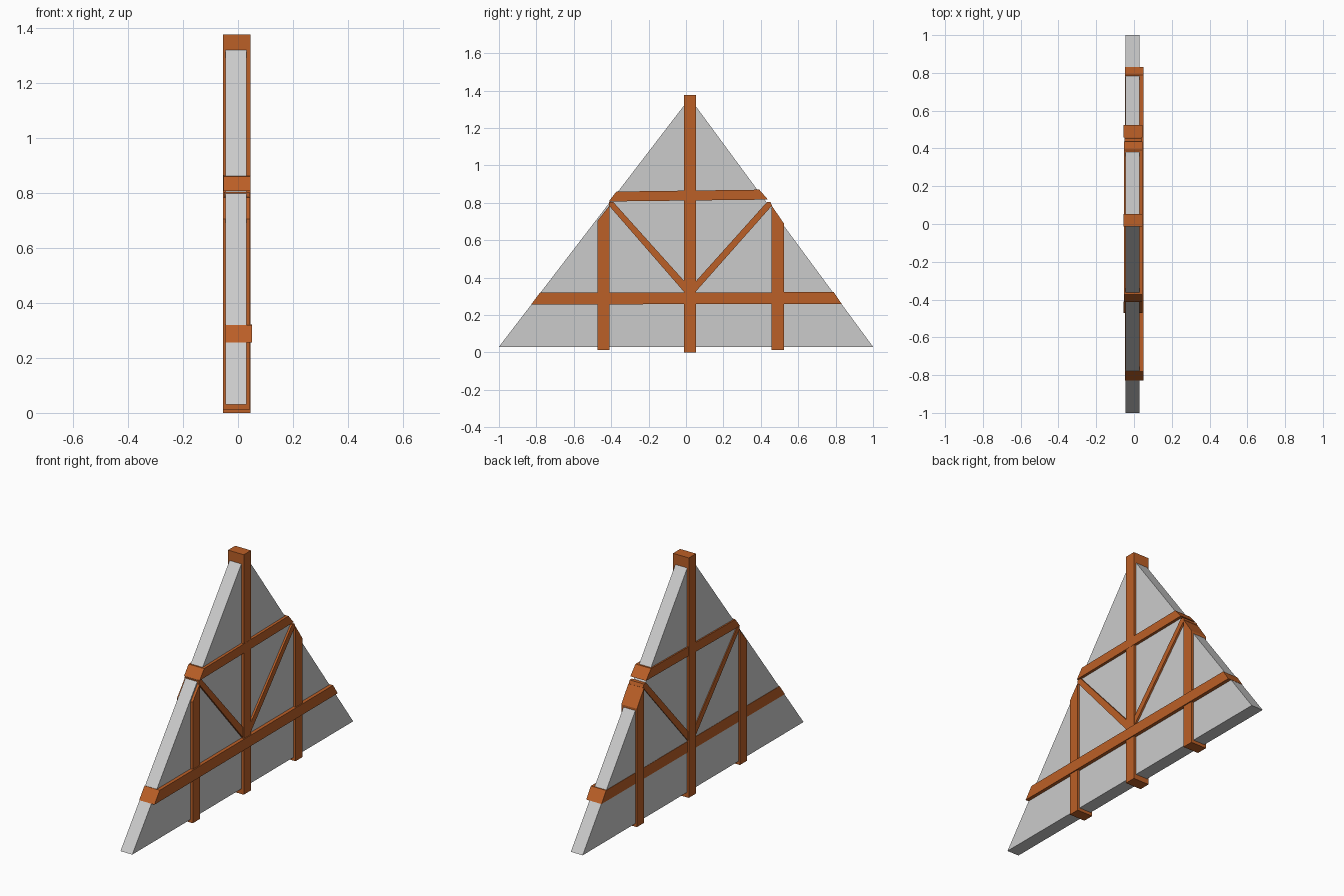
import bpy

if "Cube" in bpy.data.objects:
    bpy.data.objects.remove(bpy.data.objects["Cube"])

wood = bpy.data.materials.new("brown_wood")
wood.diffuse_color = (0.5, 0.115, 0.02, 1)
wood.use_nodes = True
wood.node_tree.nodes["Principled BSDF"].inputs["Base Color"].default_value = wood.diffuse_color


def slab(name, outline, x0, x1, mat=None):
    """Extrude a (y, z) outline, counter-clockwise seen from +x, between x0 and x1."""
    n = len(outline)
    verts = [(x, y, z) for x in (x0, x1) for y, z in outline]
    faces = [tuple(reversed(range(n))), tuple(range(n, 2 * n))]
    faces += [(i, (i + 1) % n, n + (i + 1) % n, n + i) for i in range(n)]
    mesh = bpy.data.meshes.new(name)
    mesh.from_pydata(verts, [], faces)
    if mat:
        mesh.materials.append(mat)
    obj = bpy.data.objects.new(name, mesh)
    bpy.context.collection.objects.link(obj)
    return obj


# Plaster gable infill
slab("gable_panel", [(-1, 0.03), (1, 0.03), (0.02, 1.36)], -0.045, 0.03)

# Timbers run right through the panel: outline, back x, front x
timbers = {
    # Upright posts, side tops cut to the roof slope
    "centre_post": ([(-0.012, 0), (0.053, 0), (0.053, 1.375), (-0.012, 1.375)], -0.055, 0.045),
    "left_post": ([(-0.472, 0.012), (-0.409, 0.012), (-0.409, 0.785), (-0.472, 0.705)], -0.055, 0.044),
    "right_post": ([(0.458, 0.012), (0.523, 0.012), (0.523, 0.69), (0.458, 0.785)], -0.055, 0.044),
    # Horizontal beams with sloped ends
    "lower_beam": ([(-0.828, 0.256), (0.832, 0.26), (0.79, 0.322), (-0.78, 0.32)], -0.047, 0.05),
    "upper_beam": ([(-0.413, 0.807), (0.438, 0.817), (0.392, 0.87), (-0.372, 0.86)], -0.053, 0.046),
    # Diagonal braces
    "left_brace": ([(-0.412, 0.785), (0.01, 0.30), (0.01, 0.36), (-0.388, 0.803), (-0.412, 0.803)], -0.05, 0.041),
    "right_brace": ([(0.03, 0.30), (0.46, 0.785), (0.452, 0.803), (0.432, 0.803), (0.03, 0.355)], -0.05, 0.041),
}
for name, (outline, x0, x1) in timbers.items():
    slab(name, outline, x0, x1, wood)
